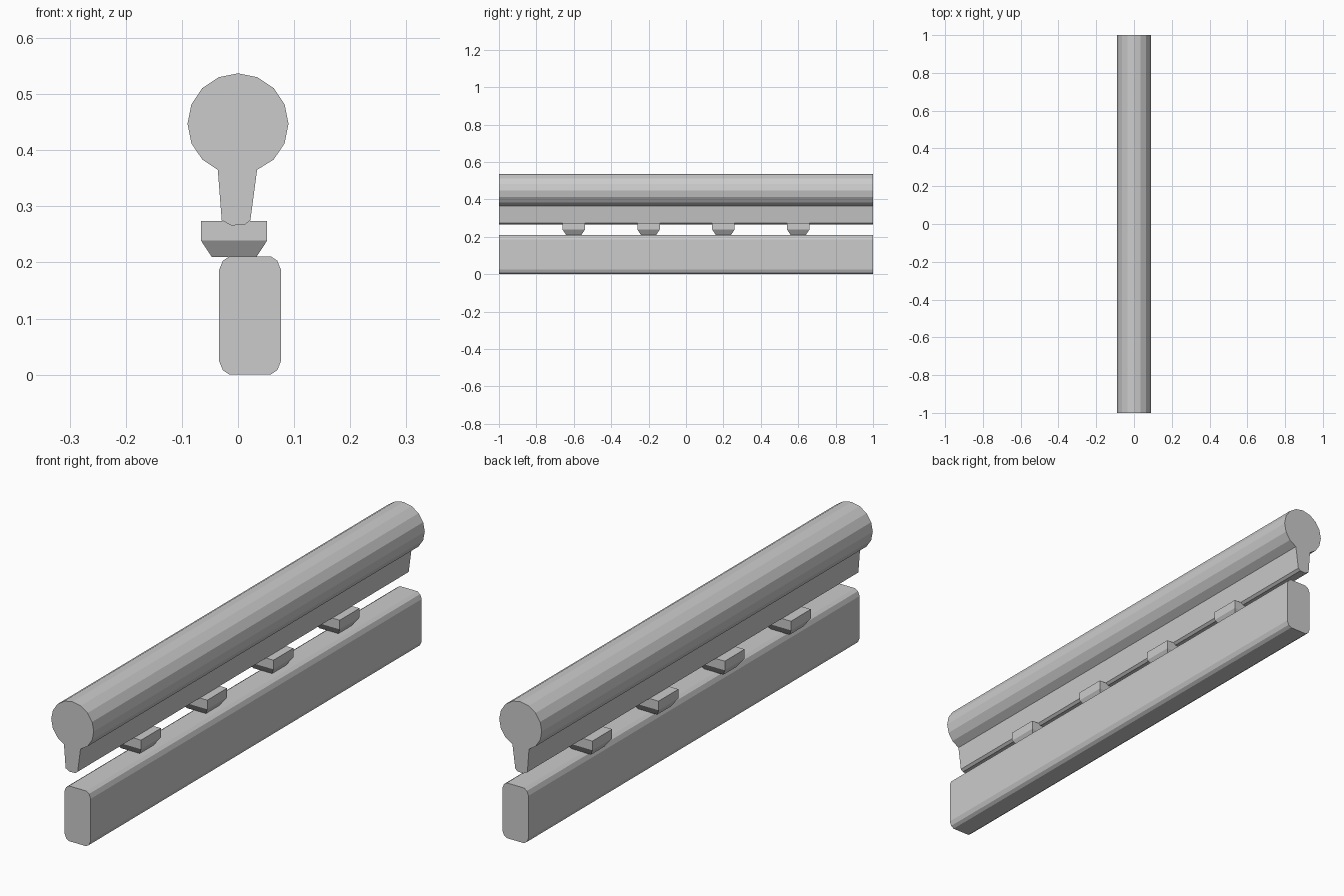
import bpy, bmesh, math

cube = bpy.data.objects.get("Cube")
if cube:
    bpy.data.objects.remove(cube, do_unlink=True)

grey = bpy.data.materials.new("plain_grey")
grey.use_nodes = True
colour = (0.6, 0.6, 0.6, 1)
grey.diffuse_color = colour
grey.node_tree.nodes["Principled BSDF"].inputs["Base Color"].default_value = colour


def finish(name, bm):
    bmesh.ops.recalc_face_normals(bm, faces=bm.faces[:])
    mesh = bpy.data.meshes.new(name)
    bm.to_mesh(mesh)
    bm.free()
    mesh.materials.append(grey)
    obj = bpy.data.objects.new(name, mesh)
    bpy.context.collection.objects.link(obj)
    return obj


def extrude_profile(name, points, length=2.0):
    """Sweep a closed x/z outline along y."""
    bm = bmesh.new()
    face = bm.faces.new([bm.verts.new((x, -length / 2, z)) for x, z in points])
    result = bmesh.ops.extrude_face_region(bm, geom=[face])
    moved = [v for v in result["geom"] if isinstance(v, bmesh.types.BMVert)]
    bmesh.ops.translate(bm, verts=moved, vec=(0, length, 0))
    return finish(name, bm)


# Round handrail with a narrow tapering web below it
round_part = [(0.09 * math.cos(math.radians(a)), 0.447 + 0.09 * math.sin(math.radians(a)))
              for a in [-45 + 22.5 * i for i in range(13)]]
web = [(-0.036, 0.365), (-0.029, 0.275), (-0.012, 0.266),
       (0.012, 0.267), (0.022, 0.275), (0.034, 0.365)]
extrude_profile("upper_rail", round_part + web)

# Rectangular lower rail with softened long edges
centre_x, centre_z, half_w, half_h = 0.0215, 0.1055, 0.0555, 0.1055
quarter = [(half_w, half_h - 0.025), (half_w - 0.007, half_h - 0.008), (half_w - 0.019, half_h)]
upper = quarter + [(-x, z) for x, z in reversed(quarter)]
outline = upper + [(-x, -z) for x, z in upper]
extrude_profile("lower_rail", [(centre_x + x, centre_z + z) for x, z in outline])


# Small spacer blocks, chamfered towards the lower rail
def spacer(name, y):
    bm = bmesh.new()
    rings = []
    for half_x, half_y, z in [(0.04, 0.041, 0.21), (0.059, 0.06, 0.239), (0.059, 0.06, 0.274)]:
        rings.append([bm.verts.new((-0.007 + sx * half_x, y + sy * half_y, z))
                      for sx, sy in [(-1, -1), (1, -1), (1, 1), (-1, 1)]])
    for low, high in zip(rings, rings[1:]):
        for i in range(4):
            j = (i + 1) % 4
            bm.faces.new((low[i], low[j], high[j], high[i]))
    bm.faces.new(rings[0])
    bm.faces.new(rings[-1])
    finish(name, bm)


for i in range(4):
    spacer(f"spacer_block_{i + 1}", -0.6 + 0.4 * i)
